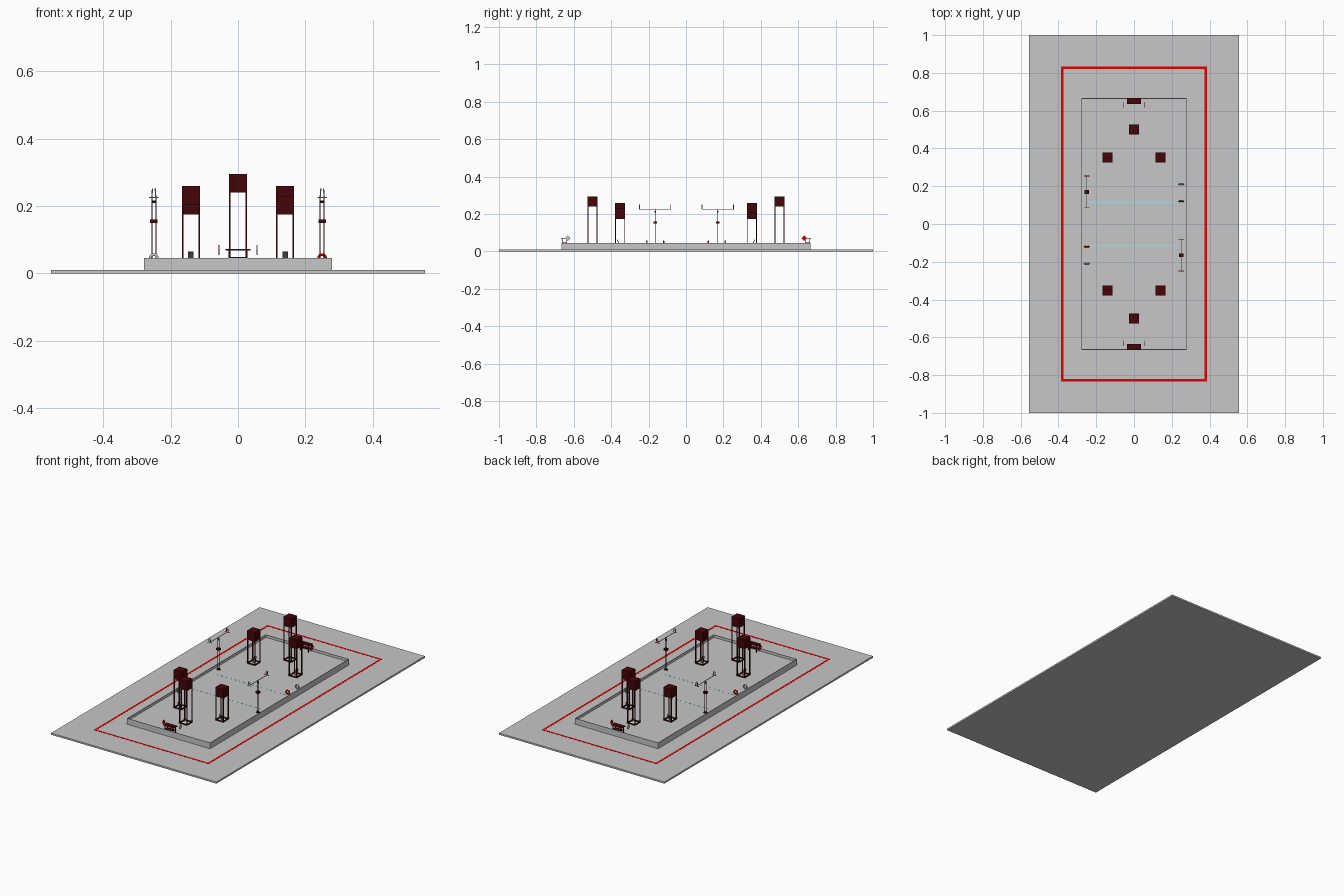
import bpy, bmesh, math
from mathutils import Matrix, Vector

if "Cube" in bpy.data.objects:
    bpy.data.objects.remove(bpy.data.objects["Cube"])


def mat(name, r, g, b):
    m = bpy.data.materials.new(name)
    m.diffuse_color = (r, g, b, 1)
    m.use_nodes = True
    m.node_tree.nodes["Principled BSDF"].inputs["Base Color"].default_value = m.diffuse_color
    return m


GREY = mat("field_grey", 0.57, 0.57, 0.57)
MAROON = mat("dark_maroon", 0.06, 0.0015, 0.002)
RED = mat("bright_red", 0.75, 0.0, 0.0)
SILVER = mat("silver_grey", 0.57, 0.60, 0.59)
DARK = mat("dark_grey", 0.09, 0.09, 0.09)
BLACK = mat("black", 0.012, 0.008, 0.008)
CYAN = mat("pale_cyan", 0.42, 0.85, 0.92)

FLOOR = 0.03


def finish(name, bm, material, M=None, smooth=False):
    if M is not None:
        bm.transform(M)
    bmesh.ops.recalc_face_normals(bm, faces=bm.faces)
    for f in bm.faces:
        f.smooth = smooth and len(f.verts) == 4
    me = bpy.data.meshes.new(name)
    bm.to_mesh(me)
    bm.free()
    me.materials.append(material)
    ob = bpy.data.objects.new(name, me)
    bpy.context.collection.objects.link(ob)
    return ob


def boxes(name, items, material, M=None):
    """One object from (x0, x1, y0, y1, z0, z1) boxes."""
    bm = bmesh.new()
    for x0, x1, y0, y1, z0, z1 in items:
        T = Matrix.Translation(((x0 + x1) / 2, (y0 + y1) / 2, (z0 + z1) / 2))
        S = Matrix.Diagonal((x1 - x0, y1 - y0, z1 - z0, 1))
        bmesh.ops.create_cube(bm, size=1, matrix=T @ S)
    return finish(name, bm, material, M)


def rods(name, items, r, material, M=None, sides=16):
    """One object of round rods given by end points."""
    bm = bmesh.new()
    for a, b in items:
        a, b = Vector(a), Vector(b)
        R = (b - a).to_track_quat('Z', 'Y').to_matrix().to_4x4()
        bmesh.ops.create_cone(bm, cap_ends=True, segments=sides, radius1=r, radius2=r,
                              depth=(b - a).length,
                              matrix=Matrix.Translation((a + b) / 2) @ R)
    return finish(name, bm, material, M, sides > 4)


def frame(hx, hy, w, z0, z1):
    """Four boxes making a rectangular border."""
    return [(-hx, hx, -hy, -hy + w, z0, z1), (-hx, hx, hy - w, hy, z0, z1),
            (-hx, -hx + w, -hy + w, hy - w, z0, z1),
            (hx - w, hx, -hy + w, hy - w, z0, z1)]


def ring(name, loc, r, tube, material, M=None):
    """Round ring facing y."""
    bm = bmesh.new()
    n, k = 24, 12
    rows = []
    for i in range(n):
        a = 2 * math.pi * i / n
        d = Vector((math.cos(a), 0, math.sin(a)))
        rows.append([bm.verts.new(Vector(loc) + d * (r + tube * math.cos(t)) +
                                  Vector((0, tube * math.sin(t), 0)))
                     for t in (2 * math.pi * j / k for j in range(k))])
    for i in range(n):
        a, b = rows[i], rows[(i + 1) % n]
        for j in range(k):
            bm.faces.new((a[j], a[(j + 1) % k], b[(j + 1) % k], b[j]))
    return finish(name, bm, material, M, True)


# ground plate, raised field with thin rim, red boundary line
boxes("ground_plate", [(-0.555, 0.555, -1, 1, 0, 0.01)], GREY)
boxes("field_floor", [(-0.277, 0.277, -0.664, 0.664, 0.01, FLOOR)], GREY)
boxes("field_rim", frame(0.279, 0.666, 0.003, 0.01, 0.046), GREY)
boxes("boundary_line", frame(0.386, 0.833, 0.012, 0.009, 0.0106), RED)


def tower(name, x, y, top, M):
    """Box head on four thin legs joined by a base frame."""
    T = M @ Matrix.Translation((x, y, 0))
    h, w, head = 0.027, 0.005, 0.055
    boxes(name + "_head", [(-h, h, -h, h, top - head, top)], MAROON, T)
    legs = [(min(a, a - s * w), max(a, a - s * w), min(b, b - t * w), max(b, b - t * w),
             FLOOR, top - head)
            for s in (-1, 1) for t in (-1, 1) for a, b in [(s * h, t * h)]]
    boxes(name + "_legs", legs, MAROON, T)
    boxes(name + "_base", frame(h, h, w, FLOOR, FLOOR + 0.006), MAROON, T)
    if x:
        # small tilted plate inside the foot
        tilt = T @ Matrix.Translation((0, 0, FLOOR)) @ Matrix.Rotation(0.45, 4, 'X')
        boxes(name + "_plate", [(-0.008, 0.008, -0.001, 0.002, 0, 0.038)], DARK, tilt)


# both halves of the field repeat with a half turn
for half, ang in (("front", 0), ("back", math.pi)):
    M = Matrix.Rotation(ang, 4, 'Z')
    tower(half + "_centre_tower", 0, -0.5, 0.295, M)
    tower(half + "_high_tower", -0.14, -0.352, 0.26, M)
    tower(half + "_low_tower", 0.14, -0.352, 0.23, M)

    # low end bench with a diamond plate on each side
    boxes(half + "_bench_top", [(-0.037, 0.037, -0.668, -0.634, 0.069, 0.073)], MAROON, M)
    boxes(half + "_bench_legs",
          [(s * 0.026 - 0.002, s * 0.026 + 0.002, y - 0.002, y + 0.002, FLOOR, 0.069)
           for s in (-1, 1) for y in (-0.662, -0.638)], MAROON, M)
    boxes(half + "_bench_base", [(-0.028, 0.028, -0.662, -0.638, 0.046, 0.049)], MAROON, M)
    for col, s, m in (("red", -1, RED), ("silver", 1, SILVER)):
        rods(f"{half}_{col}_diamond", [((s * 0.0545, -0.632, 0.070), (s * 0.0575, -0.632, 0.070))],
             0.015, m, M, 4)

    # small floor rings beside the field
    ring(half + "_red_ring", (-0.25, -0.12, FLOOR + 0.0155), 0.0105, 0.004, RED, M)
    ring(half + "_silver_ring", (-0.25, -0.21, FLOOR + 0.0155), 0.0105, 0.004, SILVER, M)

# thin pale lines across the floor
for name, y in (("front", -0.115), ("back", 0.115)):
    boxes(name + "_cross_line", [(-0.24, 0.24, y - 0.003, y + 0.003, FLOOR - 0.001, FLOOR + 0.0005)], CYAN)

# side posts carrying a balance bar
for side, x, y in (("left", -0.25, 0.17), ("right", 0.25, -0.165)):
    T = Matrix.Translation((x, y, 0))
    rods(side + "_post_legs", [((s * 0.006, 0, FLOOR), (s * 0.006, 0, 0.226)) for s in (-1, 1)],
         0.0015, MAROON, T)
    boxes(side + "_post_block", [(-0.011, 0.011, -0.01, 0.01, 0.150, 0.160)], MAROON, T)
    boxes(side + "_post_joint", [(-0.005, 0.005, -0.004, 0.004, 0.209, 0.217)], BLACK, T)
    boxes(side + "_post_foot", [(-0.010, 0.010, -0.006, 0.006, FLOOR, FLOOR + 0.005)], MAROON, T)
    rods(side + "_balance_bar", [((0, -0.084, 0.226), (0, 0.084, 0.226))], 0.002, SILVER, T)
    # a coloured fork at each end of the bar
    for end, s, m in (("silver", -1, SILVER), ("red", 1, RED)):
        yy = s * 0.084
        rods(f"{side}_{end}_fork",
             [((-0.014, yy, 0.226), (0.014, yy, 0.226))] +
             [((k * 0.006, yy, 0.226), (k * 0.004, yy, 0.252)) for k in (-1, 1)], 0.0018, m, T)
